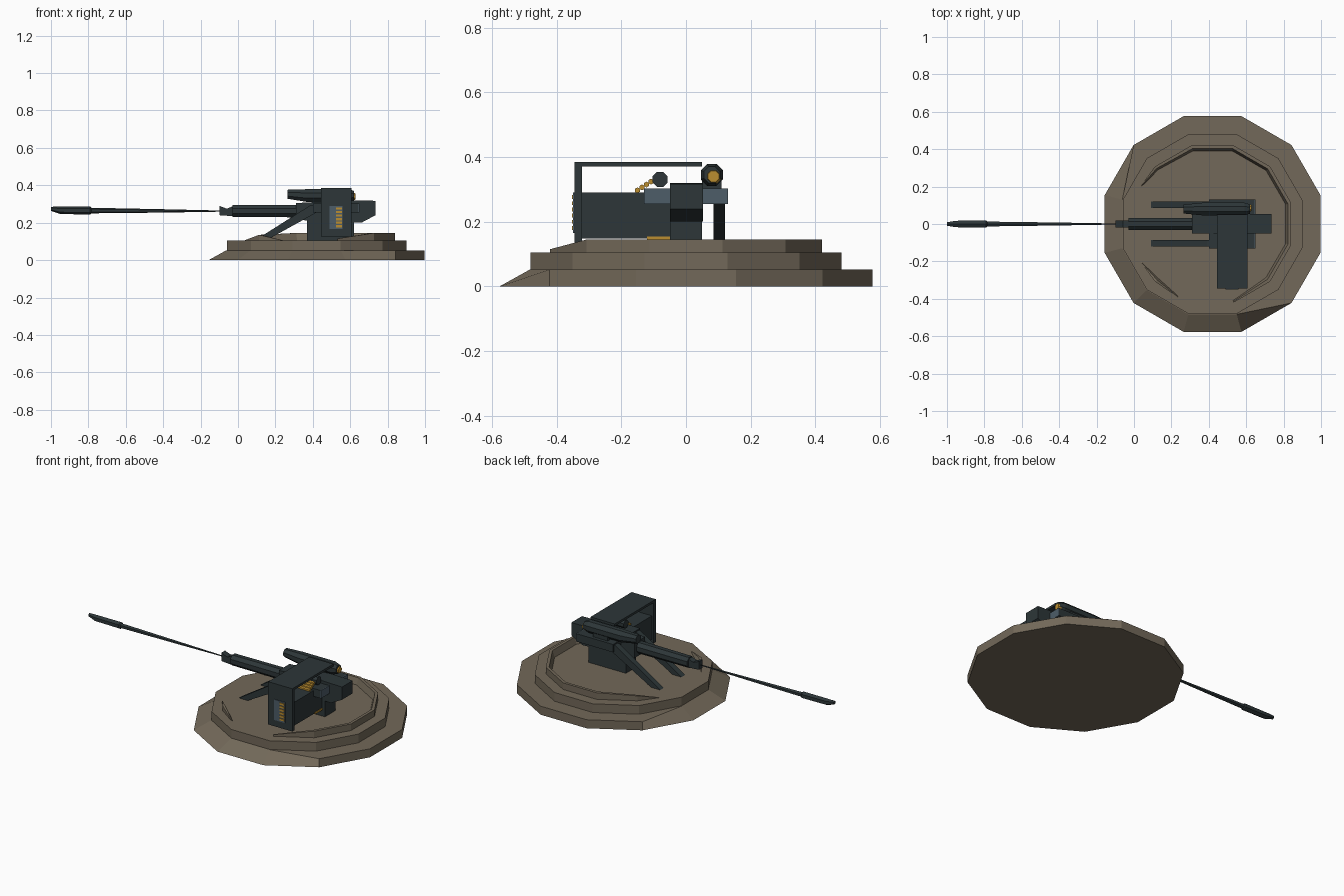
import bpy, bmesh, math
from mathutils import Vector

cube = bpy.data.objects.get("Cube")
if cube:
    bpy.data.objects.remove(cube, do_unlink=True)


def material(name, rgb):
    m = bpy.data.materials.new(name)
    m.use_nodes = True
    m.diffuse_color = (*rgb, 1)
    m.node_tree.nodes["Principled BSDF"].inputs["Base Color"].default_value = (*rgb, 1)
    return m


EARTH = material("earth brown", (0.17, 0.14, 0.1))
DARK = material("dark gunmetal", (0.026, 0.037, 0.04))
STEEL = material("blue steel", (0.075, 0.11, 0.14))
BRASS = material("brass", (0.5, 0.27, 0.03))
CENTRE = 0.42


def finish(name, bm, mat):
    bmesh.ops.recalc_face_normals(bm, faces=bm.faces)
    me = bpy.data.meshes.new(name)
    bm.to_mesh(me)
    bm.free()
    ob = bpy.data.objects.new(name, me)
    bpy.context.collection.objects.link(ob)
    me.materials.append(mat)
    return ob


def loft(name, rings, mat, closed=False):
    """Skin a row of equal-length point rings; cap the ends unless closed."""
    bm = bmesh.new()
    rows = [[bm.verts.new(p) for p in ring] for ring in rings]
    n = len(rows[0])
    pairs = list(zip(rows, rows[1:])) + ([(rows[-1], rows[0])] if closed else [])
    for a, b in pairs:
        for i in range(n):
            j = (i + 1) % n
            bm.faces.new((a[i], a[j], b[j], b[i]))
    if not closed:
        bm.faces.new(rows[0])
        bm.faces.new(rows[-1])
    return finish(name, bm, mat)


def box(name, x, y, z, mat):
    return loft(name, [[(x[0], y[0], h), (x[1], y[0], h), (x[1], y[1], h), (x[0], y[1], h)]
                       for h in z], mat)


def side_profile(name, pts, y, mat):
    """Extrude an x-z outline between two y values."""
    return loft(name, [[(px, d, pz) for px, pz in pts] for d in y], mat)


def tube(name, stations, mat, sides=6, y=0.0):
    """Rings along x; each station is (x, z, radius)."""
    rings = []
    for x, z, r in stations:
        angles = [math.tau * (i + 0.5) / sides for i in range(sides)]
        rings.append([(x, y + r * math.cos(a), z + r * math.sin(a)) for a in angles])
    return loft(name, rings, mat)


def polar(angle, radius, z):
    a = math.radians(angle)
    return (CENTRE + radius * math.cos(a), radius * math.sin(a), z)


# Stepped twelve-sided emplacement, with the lower step worn on two sides
CORNERS = range(15, 375, 30)
loft("base_lower_step",
     [[polar(a, 0.597, 0) for a in CORNERS],
      [polar(a, 0.5 if 150 < a < 300 else 0.597, 0.052) for a in CORNERS]], EARTH)
loft("base_upper_step",
     [[polar(a, 0.497, h) for a in CORNERS] for h in (0.05, 0.105)], EARTH)


# Broken earth rim around the floor
def rim(name, crest):
    rings = []
    for angle, h in crest:
        w = 0.4 * (h - 0.1)
        rings.append([polar(angle, 0.435, 0.1), polar(angle, 0.435, h),
                      polar(angle, 0.435 - w, h), polar(angle, 0.43 - 1.5 * w, 0.1)])
    loft(name, rings, EARTH)


rim("rim_main", [(-75, 0.115), (-45, 0.145), (-15, 0.145), (15, 0.145), (45, 0.145),
                 (75, 0.145), (105, 0.145), (135, 0.135), (152, 0.106)])
rim("rim_front_piece", [(208, 0.106), (225, 0.135), (245, 0.106)])

# Barrel, muzzle and sleeve
tube("muzzle", [(-1, 0.274, 0.011), (-0.95, 0.266, 0.02), (-0.79, 0.265, 0.021),
                (-0.78, 0.265, 0.012)], DARK)
tube("barrel", [(-0.79, 0.265, 0.015), (-0.4, 0.263, 0.009), (-0.09, 0.262, 0.003)], DARK)
side_profile("front_sight",
             [(-0.1, 0.24), (-0.03, 0.235), (-0.03, 0.287), (-0.06, 0.275), (-0.1, 0.29)],
             (-0.018, 0.018), DARK)
tube("barrel_sleeve", [(-0.03, 0.262, 0.034), (0.33, 0.262, 0.036)], DARK, 8)

# Receiver on its pedestal
side_profile("receiver", [(0.31, 0.215), (0.66, 0.2), (0.735, 0.24), (0.735, 0.317),
                          (0.6, 0.32), (0.31, 0.305)], (-0.05, 0.053), DARK)
box("pedestal", (0.37, 0.62), (-0.05, 0.05), (0.1, 0.25), DARK)

# Cradle arms and slanted legs on both sides
for side, label in ((1, "rear"), (-1, "front")):
    ys = sorted((0.045 * side, 0.13 * side))
    box(label + "_cradle_arm", (0.4, 0.645), ys, (0.255, 0.303), DARK)
    box(label + "_arm_plate", (0.644, 0.65), ys, (0.255, 0.303), STEEL)
    side_profile(label + "_leg", [(0.09, 0.105), (0.15, 0.105), (0.43, 0.26), (0.6, 0.26),
                                  (0.6, 0.295), (0.39, 0.295)],
                 sorted((0.085 * side, 0.12 * side)), DARK)

# Sighting tube with a lens at its back end
tube("sight_tube", [(0.265, 0.352, 0.026), (0.37, 0.345, 0.037), (0.59, 0.345, 0.037),
                    (0.62, 0.345, 0.027)], DARK, 8, 0.08)
tube("sight_lens", [(0.61, 0.34, 0.024), (0.627, 0.34, 0.018)], BRASS, 8, 0.085)
box("sight_bracket", (0.45, 0.55), (0.05, 0.11), (0.29, 0.33), DARK)

# Ammunition box with a front plate and a thin roof
box("ammo_box", (0.455, 0.6), (-0.33, -0.04), (0.148, 0.29), DARK)
box("front_plate", (0.445, 0.607), (-0.345, -0.322), (0.125, 0.385), DARK)
box("roof_plate", (0.445, 0.607), (-0.345, 0.05), (0.371, 0.385), DARK)
box("front_window", (0.488, 0.56), (-0.349, -0.344), (0.165, 0.29), STEEL)
box("floor_cartridges", (0.47, 0.604), (-0.12, -0.045), (0.143, 0.154), BRASS)

# Rounds seen in the window
for i in range(6):
    z = 0.175 + i * 0.019
    box("window_round", (0.525, 0.556), (-0.353, -0.348), (z, z + 0.012), BRASS)

# Feed belt rising from the box into the receiver
for i in range(5):
    tube("belt_round", [(0.48, 0.297 + 0.009 * i, 0.009), (0.59, 0.297 + 0.009 * i, 0.009)],
         BRASS, 6, -0.15 + 0.014 * i)
tube("feed_roller", [(0.46, 0.331, 0.025), (0.6, 0.331, 0.025)], DARK, 8, -0.08)
